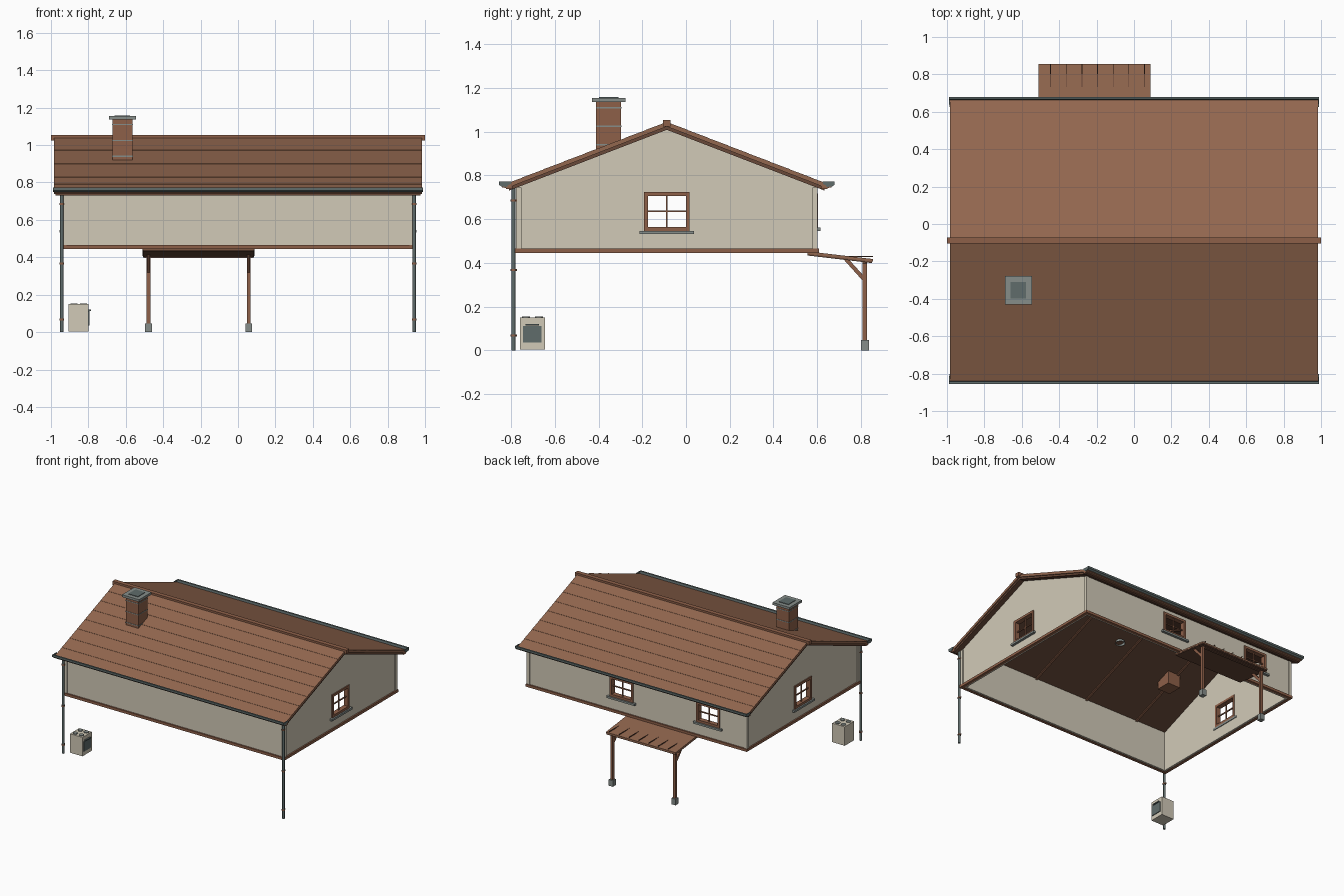
import bpy, bmesh, math
from mathutils import Vector

if "Cube" in bpy.data.objects:
    bpy.data.objects.remove(bpy.data.objects["Cube"])


def material(name, rgb):
    m = bpy.data.materials.new(name)
    m.diffuse_color = (*rgb, 1)
    m.use_nodes = True
    m.node_tree.nodes["Principled BSDF"].inputs["Base Color"].default_value = m.diffuse_color
    return m


ROOF = material("roof brown", (0.29, 0.136, 0.078))
TIMBER = material("timber brown", (0.27, 0.117, 0.066))
DARK = material("dark wood", (0.14, 0.066, 0.04))
WALL = material("plaster beige", (0.64, 0.59, 0.475))
METAL = material("dark metal", (0.115, 0.15, 0.147))
STONE = material("stone grey", (0.24, 0.27, 0.255))


def finish(name, bm, mat):
    bmesh.ops.recalc_face_normals(bm, faces=bm.faces)
    me = bpy.data.meshes.new(name)
    bm.to_mesh(me)
    bm.free()
    ob = bpy.data.objects.new(name, me)
    bpy.context.collection.objects.link(ob)
    me.materials.append(mat)
    return ob


def box(name, xs, ys, zs, mat):
    bm = bmesh.new()
    bmesh.ops.create_cube(bm, size=1)
    for v in bm.verts:
        v.co = Vector([r[0] if c < 0 else r[1] for r, c in zip((xs, ys, zs), v.co)])
    return finish(name, bm, mat)


def prism(name, yz, x0, x1, mat):
    """Side profile pulled along x."""
    bm = bmesh.new()
    f = bm.faces.new([bm.verts.new((x0, y, z)) for y, z in yz])
    new = bmesh.ops.extrude_face_region(bm, geom=[f])["geom"]
    bmesh.ops.translate(bm, vec=(x1 - x0, 0, 0), verts=[g for g in new if isinstance(g, bmesh.types.BMVert)])
    return finish(name, bm, mat)


def cylinder(name, x, y, z0, z1, r, mat, n=12):
    bm = bmesh.new()
    bmesh.ops.create_cone(bm, cap_ends=True, segments=n, radius1=r, radius2=r, depth=z1 - z0)
    bmesh.ops.translate(bm, vec=(x, y, (z0 + z1) / 2), verts=bm.verts)
    ob = finish(name, bm, mat)
    for p in ob.data.polygons:
        p.use_smooth = len(p.vertices) == 4
    return ob


def cut(ob, cutter):
    mod = ob.modifiers.new("cut", "BOOLEAN")
    mod.operation, mod.solver, mod.object = "DIFFERENCE", "EXACT", cutter
    bpy.context.view_layer.objects.active = ob
    bpy.ops.object.modifier_apply(modifier="cut")
    bpy.data.objects.remove(cutter)


RY, SLOPE, TOP = -0.088, 0.385, 1.046      # ridge y, pitch, roof top at ridge
WX, WY = 0.935, 0.685                      # half size of the walls
EAVE = 0.754


def roof_z(d, drop=0.0):
    return TOP - SLOPE * d - drop


def house_profile(h, z0, drop):
    return [(RY - h, z0), (RY + h, z0), (RY + h, roof_z(h, drop)), (RY, roof_z(0, drop)), (RY - h, roof_z(h, drop))]


# Walls: open shell
walls = prism("walls", house_profile(WY, 0.447, 0.03), -WX, WX, WALL)
cut(walls, prism("hollow", house_profile(WY - 0.025, 0.40, 0.028), -WX + 0.025, WX - 0.025, WALL))


def window(name, axis, side, c, w, z0, z1):
    """axis 'x' sits on a gable, axis 'y' on a long wall."""
    face = side * WX if axis == "x" else RY + side * WY

    def part(label, u0, u1, a, b, za, zb, mat):
        us = (c + u0, c + u1)
        ws = tuple(sorted((face + side * a, face + side * b)))
        return box(label, ws if axis == "x" else us, us if axis == "x" else ws, (za, zb), mat)

    h, t, zm = w / 2, 0.018, (z0 + z1) / 2
    cut(walls, part("hole", -h + 0.005, h - 0.005, -0.06, 0.06, z0 + 0.005, z1 - 0.005, WALL))
    for s in (-1, 1):
        lo, hi = sorted((s * h, s * (h - t)))
        part(name + " frame side", lo, hi, -0.03, 0.008, z0, z1, TIMBER)
    for za, zb in ((z0, z0 + t), (z1 - t, z1)):
        part(name + " frame rail", -h + t, h - t, -0.03, 0.008, za, zb, TIMBER)
    part(name + " upright bar", -0.004, 0.004, -0.016, -0.008, z0 + t, z1 - t, TIMBER)
    part(name + " cross bar", -h + t, h - t, -0.016, -0.008, zm - 0.004, zm + 0.004, TIMBER)
    part(name + " sill", -h - 0.02, h + 0.02, -0.03, 0.019, z0 - 0.015, z0, STONE)


window("right gable window", "x", 1, RY, 0.21, 0.547, 0.725)
window("left gable window", "x", -1, RY, 0.21, 0.547, 0.725)
window("back window a", "y", 1, 0.13, 0.2, 0.562, 0.717)
window("back window b", "y", 1, -0.61, 0.2, 0.562, 0.717)

# Base trim around the wall foot, and corner boards
for s in (-1, 1):
    a, b = sorted((RY + s * (WY + 0.011), RY + s * (WY - 0.012)))
    box("base beam long", (-WX - 0.011, WX + 0.011), (a, b), (0.445, 0.465), TIMBER)
    a, b = sorted((s * (WX + 0.011), s * (WX - 0.012)))
    box("base beam gable", (a, b), (RY - WY + 0.012, RY + WY - 0.012), (0.445, 0.465), TIMBER)
    for t in (-1, 1):
        xs = sorted((s * (WX + 0.007), s * (WX - 0.017)))
        ys = sorted((RY + t * (WY + 0.005), RY + t * (WY - 0.019)))
        box("corner board", xs, ys, (0.465, 0.745), WALL)

# Roof slopes with overlapping courses, dark deck below, fascia and gutters
N, STEP = 8, 0.0015
for s in (-1, 1):
    top = []
    for i in range(N):
        d0, d1 = EAVE * i / N, EAVE * (i + 1) / N
        top += [(d0, roof_z(d0, STEP)), (d1, roof_z(d1))]
    under = [(EAVE, roof_z(EAVE, 0.01)), (0.732, roof_z(0.732, 0.022)), (0, roof_z(0, 0.022))]
    prism("roof slope", [(RY + s * d, z) for d, z in top + under], -0.983, 0.983, ROOF)
    deck = [(0, roof_z(0, 0.022)), (0.722, roof_z(0.722, 0.022)),
            (0.722, roof_z(0.722, 0.037)), (0, roof_z(0, 0.037))]
    prism("roof deck", [(RY + s * d, z) for d, z in deck], -0.975, 0.975, DARK)
    box("fascia", (-0.983, 0.983), sorted((RY + s * 0.705, RY + s * 0.735)), (0.738, 0.757), TIMBER)
    gut = [(0.726, 0.752), (0.751, 0.754), (0.755, 0.773), (0.768, 0.773), (0.768, 0.758), (0.758, 0.75), (0.735, 0.748)]
    prism("gutter", [(RY + s * d, z) for d, z in gut], -0.99, 0.987, METAL)
    # Closed gutter ends
    for x in (-0.99, 0.984):
        end = [(0.714, 0.773), (0.768, 0.773), (0.768, 0.758), (0.758, 0.75), (0.735, 0.75), (0.714, 0.762)]
        prism("gutter end", [(RY + s * d, z) for d, z in end], x, x + 0.004, METAL)
    # Rafters under the deck
    raft = [(0, roof_z(0, 0.035)), (0.66, roof_z(0.66, 0.035)), (0.66, roof_z(0.66, 0.045)), (0, roof_z(0, 0.045))]
    for x in (-0.65, -0.19, 0.27, 0.73):
        prism("rafter", [(RY + s * d, z) for d, z in raft], x - 0.008, x + 0.008, TIMBER)
    # Downpipes on the front corners
    px, py = s * 0.942, -0.79
    cylinder("downpipe", px, py, 0, 0.757, 0.009, METAL)
    for z in (0.068, 0.367, 0.685):
        cylinder("pipe clamp", px, py, z - 0.005, z + 0.005, 0.0125, TIMBER)
        box("clamp stem", (px - 0.004, px + 0.004), (py, py + 0.017), (z - 0.004, z + 0.004), TIMBER)

box("ridge cap", (-1, 1), (RY - 0.017, RY + 0.017), (1.024, 1.053), TIMBER)

# Chimney
CX, CY = -0.618, -0.354


def stack(name, hx, hy, z0, z1, mat):
    return box(name, (CX - hx, CX + hx), (CY - hy, CY + hy), (z0, z1), mat)


stack("chimney shaft", 0.054, 0.057, 0.83, 1.14, TIMBER)
for z in (0.94, 1.025, 1.11):
    stack("chimney band", 0.056, 0.059, z - 0.003, z + 0.003, STONE)
stack("chimney cap", 0.073, 0.076, 1.137, 1.155, STONE)
stack("chimney flue", 0.041, 0.044, 1.15, 1.159, METAL)

# Small ceiling ring inside
bm = bmesh.new()
bmesh.ops.create_cone(bm, cap_ends=False, segments=16, radius1=0.035, radius2=0.03, depth=0.02)
bmesh.ops.translate(bm, vec=(-0.066, -0.23, 0.945), verts=bm.verts)
finish("ceiling ring", bm, STONE)


# Back porch canopy
def canopy_layer(name, x0, x1, y0, y1, up, thick, mat):
    def z(y):
        return 0.447 - 0.118 * (y - 0.555) + up
    prism(name, [(y0, z(y0)), (y1, z(y1)), (y1, z(y1) - thick), (y0, z(y0) - thick)], x0, x1, mat)


canopy_layer("canopy top", -0.51, 0.087, 0.555, 0.855, 0.006, 0.012, ROOF)
canopy_layer("canopy underside", -0.508, 0.085, 0.557, 0.852, -0.006, 0.007, DARK)
for i in range(7):
    x = -0.446 + i * 0.0837
    box("canopy seam", (x - 0.002, x + 0.002), (0.70, 0.855), (0.426, 0.432), DARK)
box("canopy beam", (-0.50, 0.077), (0.808, 0.828), (0.396, 0.41), DARK)
for x in (-0.479, 0.057):
    box("porch post", (x - 0.010, x + 0.010), (0.808, 0.828), (0.04, 0.41), TIMBER)
    box("post footing", (x - 0.018, x + 0.018), (0.801, 0.838), (0, 0.047), STONE)
    prism("post brace", [(0.722, 0.415), (0.746, 0.415), (0.812, 0.342), (0.812, 0.315)], x - 0.008, x + 0.008, TIMBER)

# Small cooker cabinet standing at the front left corner
box("cooker body", (-0.905, -0.798), (-0.76, -0.646), (0.003, 0.149), WALL)
box("cooker door", (-0.798, -0.793), (-0.747, -0.661), (0.035, 0.112), METAL)
box("cooker handle", (-0.798, -0.786), (-0.735, -0.672), (0.113, 0.121), METAL)
for x in (-0.877, -0.826):
    for y in (-0.733, -0.673):
        cylinder("cooker ring", x, y, 0.147, 0.154, 0.018, STONE)
